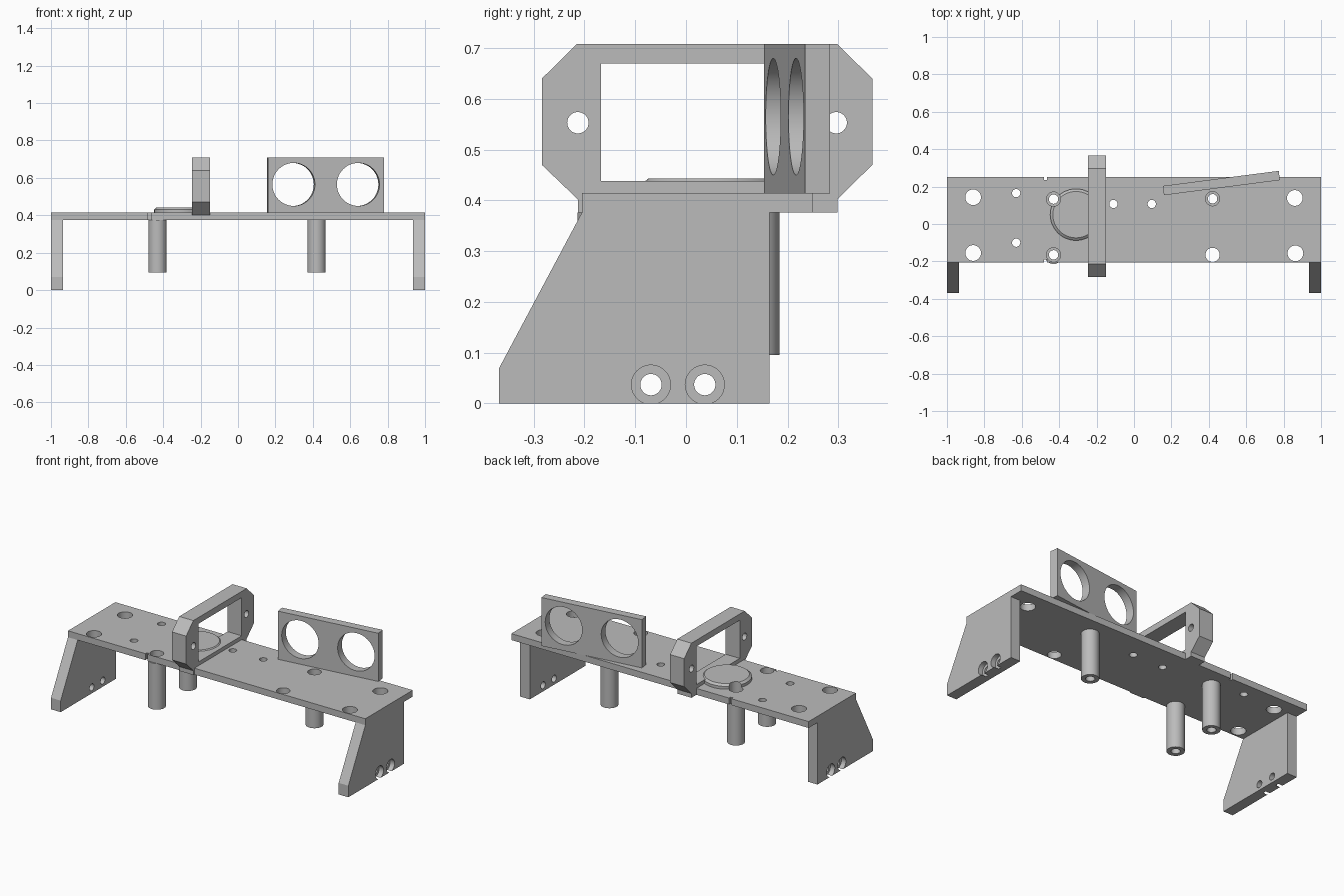
import bpy, bmesh, math
from mathutils import Matrix, Vector

if "Cube" in bpy.data.objects:
    bpy.data.objects.remove(bpy.data.objects["Cube"])

grey = bpy.data.materials.new("plain grey")
grey.diffuse_color = (0.5, 0.5, 0.5, 1)
grey.use_nodes = True
grey.node_tree.nodes["Principled BSDF"].inputs["Base Color"].default_value = grey.diffuse_color


def finish(name, bm):
    bmesh.ops.recalc_face_normals(bm, faces=bm.faces)
    me = bpy.data.meshes.new(name)
    bm.to_mesh(me)
    bm.free()
    ob = bpy.data.objects.new(name, me)
    bpy.context.collection.objects.link(ob)
    me.materials.append(grey)
    return ob


def box(name, x, y, z):
    bm = bmesh.new()
    bmesh.ops.create_cube(bm, size=1)
    for v in bm.verts:
        v.co = Vector([(a + b) / 2 + c * (b - a) for (a, b), c in zip((x, y, z), v.co)])
    return finish(name, bm)


def cyl(name, centre, r, depth, axis='Z', r2=None):
    bm = bmesh.new()
    rot = {'Z': Matrix(), 'X': Matrix.Rotation(math.pi / 2, 4, 'Y'),
           'Y': Matrix.Rotation(math.pi / 2, 4, 'X')}[axis]
    bmesh.ops.create_cone(bm, cap_ends=True, segments=48, radius1=r,
                          radius2=r if r2 is None else r2, depth=depth,
                          matrix=Matrix.Translation(centre) @ rot)
    return finish(name, bm)


def prism_x(name, x0, x1, profile):
    """Extrude a (y, z) outline along x."""
    bm = bmesh.new()
    f = bm.faces.new([bm.verts.new((x0, y, z)) for y, z in profile])
    g = bmesh.ops.extrude_face_region(bm, geom=[f])["geom"]
    bmesh.ops.translate(bm, vec=(x1 - x0, 0, 0),
                        verts=[v for v in g if isinstance(v, bmesh.types.BMVert)])
    return finish(name, bm)


def boolean(ob, others, op='DIFFERENCE'):
    bpy.context.view_layer.objects.active = ob
    for o in others:
        m = ob.modifiers.new("cut", 'BOOLEAN')
        m.operation, m.solver, m.object = op, 'EXACT', o
        bpy.ops.object.modifier_apply(modifier=m.name)
        bpy.data.objects.remove(o)


def smooth(ob):
    bpy.ops.object.select_all(action='DESELECT')
    ob.select_set(True)
    bpy.context.view_layer.objects.active = ob
    bpy.ops.object.shade_smooth_by_angle(angle=math.radians(25))


parts = []
BOTTOM, TOP = 0.376, 0.415
posts = [(-0.43, 0.133), (-0.43, -0.165), (0.42, 0.135)]

# Base plate with mounting holes and two small edge notches
plate = box("base_plate", (-1, 1), (-0.205, 0.25), (BOTTOM, TOP))
holes = [(-0.86, 0.143, 0.042), (-0.86, -0.155, 0.042), (0.86, 0.139, 0.042),
         (0.863, -0.157, 0.042), (0.42, -0.165, 0.038),
         (-0.63, 0.165, 0.022), (-0.63, -0.1, 0.022),
         (-0.11, 0.107, 0.022), (0.095, 0.107, 0.022)]
holes += [(x, y, 0.038) for x, y in posts]
boolean(plate, [cyl("hole_cutter", (x, y, 0.4), r, 0.2) for x, y, r in holes])
boolean(plate, [box("notch_cutter", (-0.48, -0.465), (y - 0.015, y + 0.015), (0.3, 0.5))
                for y in (-0.205, 0.25)])
parts.append(plate)

# Hollow standoffs under the plate
for x, y in posts:
    post = cyl("standoff", (x, y, (0.095 + BOTTOM) / 2), 0.049, BOTTOM - 0.095)
    boolean(post, [cyl("bore_cutter", (x, y, 0.25), 0.025, 0.6)])
    parts.append(post)

# Slanted side legs with counterbored screw holes on the outside
leg_outline = [(-0.368, 0), (-0.368, 0.07), (-0.205, BOTTOM), (0.165, BOTTOM), (0.165, 0)]
for side, name in ((1, "right_leg"), (-1, "left_leg")):
    leg = prism_x(name, side * 0.935, side, leg_outline)
    for y in (-0.069, 0.037):
        boolean(leg, [cyl("screw_cutter", (side * 0.97, y, 0.037), 0.021, 0.2, 'X'),
                      cyl("bore_cutter", (side * 1.02, y, 0.037), 0.0385, 0.1, 'X')])
    parts.append(leg)

# Raised round pad with a bevelled rim, clipped by the standoff hole
pad = cyl("round_pad", (-0.31, 0.05, 0.42), 0.138, 0.024)
pad_top = cyl("pad_top", (-0.31, 0.05, 0.4375), 0.138, 0.011, r2=0.124)
for p in (pad, pad_top):
    boolean(p, [cyl("hole_cutter", (*posts[0], 0.4), 0.038, 0.2)])
    parts.append(p)

# Upright frame with chamfered ears and a rectangular window
frame = prism_x("upright_frame", -0.245, -0.15,
                [(-0.213, BOTTOM), (-0.213, 0.402), (-0.284, 0.47), (-0.284, 0.64),
                 (-0.215, 0.708), (0.298, 0.708), (0.367, 0.64), (0.367, 0.47),
                 (0.298, 0.402), (0.298, BOTTOM)])
boolean(frame, [box("window_cutter", (-0.4, 0), (-0.167, 0.25), (0.438, 0.67))])
boolean(frame, [cyl("ear_cutter", (-0.2, y, 0.553), 0.021, 0.4, 'X') for y in (-0.213, 0.296)])
parts.append(frame)

# Angled panel with two large round openings
panel = box("two_hole_panel", (-0.3125, 0.3125), (-0.025, 0.025), (0.414, 0.708))
boolean(panel, [cyl("eye_cutter", (x, 0, 0.565), 0.115, 0.3, 'Y') for x in (-0.174, 0.174)])
panel.data.transform(Matrix.Translation((0.467, 0.219, 0)) @
                     Matrix.Rotation(math.radians(7.4), 4, 'Z'))
parts.append(panel)

for p in parts:
    smooth(p)
